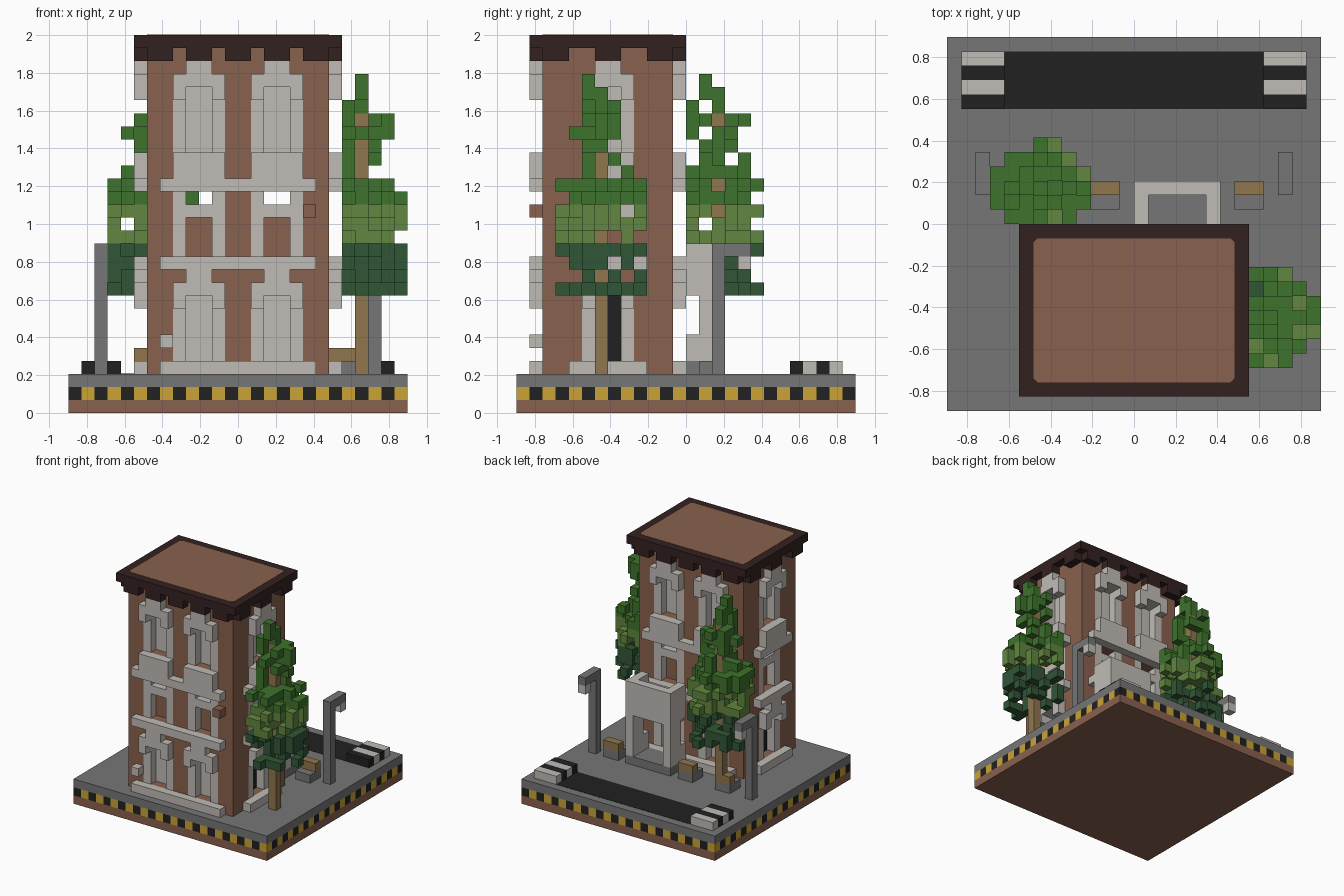
import bpy, bmesh, random

if "Cube" in bpy.data.objects:
    bpy.data.objects.remove(bpy.data.objects["Cube"])

V = 2 / 29          # edge of one block
HALF = 13           # blocks from the centre to the rim

COLOURS = {
    "brick": (.25, .12, .075), "stone": (.53, .50, .47), "pavement": (.18, .18, .18),
    "black": (.015, .015, .015), "yellow": (.59, .37, .035), "cornice": (.034, .015, .015),
    "wood": (.28, .18, .075), "leaf": (.047, .17, .025), "light_leaf": (.12, .24, .05),
    "dark_leaf": (.03, .093, .037),
}
NAMES = list(COLOURS)
MATS = []
for name, rgb in COLOURS.items():
    m = bpy.data.materials.new(name)
    m.use_nodes = True
    m.diffuse_color = (*rgb, 1)
    shader = next(n for n in m.node_tree.nodes if n.type == "BSDF_PRINCIPLED")
    shader.inputs["Base Color"].default_value = (*rgb, 1)
    shader.inputs["Roughness"].default_value = .9
    MATS.append(m)


def box(cells, x, y, z, colour):
    """Fill a block range; a colour of None carves it away."""
    for i in range(*x):
        for j in range(*y):
            for k in range(*z):
                if colour:
                    cells[i, j, k] = colour
                else:
                    cells.pop((i, j, k), None)


def link(name, bm):
    mesh = bpy.data.meshes.new(name)
    bm.to_mesh(mesh)
    bm.free()
    ob = bpy.data.objects.new(name, mesh)
    bpy.context.collection.objects.link(ob)
    for m in MATS:
        mesh.materials.append(m)
    return ob


def build(name, cells):
    """Make a mesh of the exposed block faces."""
    bm = bmesh.new()
    verts = {}

    def vert(p):
        if p not in verts:
            verts[p] = bm.verts.new(((p[0] - HALF) * V, (p[1] - HALF) * V, p[2] * V))
        return verts[p]

    for cell, colour in cells.items():
        for axis in range(3):
            for side in (0, 1):
                near = list(cell)
                near[axis] += 2 * side - 1
                if tuple(near) in cells:
                    continue
                ring = []
                for a, b in ((0, 0), (1, 0), (1, 1), (0, 1)):
                    p = list(cell)
                    p[axis] += side
                    p[(axis + 1) % 3] += a
                    p[(axis + 2) % 3] += b
                    ring.append(vert(tuple(p)))
                face = bm.faces.new(ring if side else ring[::-1])
                face.material_index = NAMES.index(colour)
    return link(name, bm)


# Plinth with a hazard-striped middle course
base = {}
full = (0, 2 * HALF)
box(base, full, full, (0, 1), "brick")
box(base, full, full, (2, 3), "pavement")
for i in range(*full):
    for j in range(*full):
        base[i, j, 1] = "yellow" if (i + j) % 2 else "black"
build("base", base)

# Tower walls
tower = {}
box(tower, (6, 20), (2, 12), (3, 28), "brick")


def wall(side):
    """Painter for one wall: u along it, d inward from its face."""
    def paint(u, d, z, colour):
        if side in ("front", "back"):
            y = (2 + d[0], 2 + d[1]) if side == "front" else (12 - d[1], 12 - d[0])
            box(tower, u, y, z, colour)
        else:
            x = (6 + d[0], 6 + d[1]) if side == "right" else (20 - d[1], 20 - d[0])
            box(tower, x, u, z, colour)
    return paint


OUT, FLUSH, DEEP = (-1, 0), (0, 1), (1, 2)


def tall_window(paint, u, floor, pane):
    inner = (u + 1, u + 3)
    paint((u, u + 4), FLUSH, (floor, floor + 6), "stone")
    paint(inner, FLUSH, (floor, floor + 5), None)
    paint(inner, DEEP, (floor, floor + 5), pane)
    # stepped hood with two ears
    paint(inner, OUT, (floor + 6, floor + 7), "stone")
    paint((u, u + 4), OUT, (floor + 5, floor + 6), "stone")
    for ear in (u, u + 3):
        paint((ear, ear + 1), OUT, (floor + 4, floor + 5), "stone")


def middle_window(paint, u):
    paint((u, u + 4), FLUSH, (12, 17), "stone")
    paint((u + 1, u + 3), FLUSH, (12, 15), None)
    paint((u + 1, u + 3), FLUSH, (16, 17), None)


def facade(side, starts, ends, pane):
    paint = wall(side)
    for u in starts:
        tall_window(paint, u, 4, pane)
        tall_window(paint, u, 20, "stone")
        middle_window(paint, u)
        paint((u, u + 4), OUT, (18, 20), "stone")
    for k in (3, 11, 17):
        paint(ends, OUT, (k, k + 1), "stone")


for side in ("front", "back"):
    facade(side, (8, 14), (7, 19), "stone")
for side in ("left", "right"):
    facade(side, (5,), (4, 10), "black")
# transom openings that run through the tower
for u in (9, 15):
    box(tower, (u, u + 2), (2, 12), (16, 17), None)
# small wall fittings
box(tower, (7, 8), (1, 2), (5, 6), "stone")
box(tower, (18, 19), (1, 2), (15, 16), "brick")
build("tower", tower)

# Cornice with brackets
cornice = {}
box(cornice, (5, 21), (1, 13), (28, 29), "cornice")
for x in ((6, 8), (9, 11), (12, 14), (15, 17), (18, 20)):
    for j in (1, 12):
        box(cornice, x, (j, j + 1), (27, 28), "cornice")
for y in ((2, 4), (6, 8), (10, 12)):
    for i in (5, 20):
        box(cornice, (i, i + 1), y, (27, 28), "cornice")
build("cornice", cornice)


def plate(name, x, y, z, cut, colour):
    """Thin slab with clipped corners."""
    (a, b), (c, d) = [[(n - HALF) * V for n in r] for r in (x, y)]
    pts = [(a + cut, c), (b - cut, c), (b, c + cut), (b, d - cut),
           (b - cut, d), (a + cut, d), (a, d - cut), (a, c + cut)]
    if not cut:
        pts = [(a, c), (b, c), (b, d), (a, d)]
    bm = bmesh.new()
    face = bm.faces.new([bm.verts.new((px, py, z)) for px, py in pts])
    top = bmesh.ops.extrude_face_region(bm, geom=[face])["geom"]
    bmesh.ops.translate(bm, vec=(0, 0, .003), verts=[g for g in top if isinstance(g, bmesh.types.BMVert)])
    bmesh.ops.recalc_face_normals(bm, faces=bm.faces)
    for f in bm.faces:
        f.material_index = NAMES.index(colour)
    link(name, bm)


plate("roof_deck", (6, 20), (2, 12), 29 * V - .001, .02, "brick")
plate("road", (4, 22), (21, 25), 3 * V - .001, 0, "black")

# Striped kerbs at both road ends
for name, x in (("right_kerb", (1, 4)), ("left_kerb", (22, 25))):
    kerb = {}
    for j in range(21, 25):
        box(kerb, x, (j, j + 1), (3, 4), "black" if j % 2 else "stone")
    build(name, kerb)

# Rear porch: walled balcony on posts over a step
porch = {}
box(porch, (13, 19), (13, 16), (3, 4), "pavement")
box(porch, (13, 19), (13, 16), (9, 13), "stone")
box(porch, (14, 18), (13, 15), (9, 13), None)
for i in (13, 18):
    box(porch, (i, i + 1), (14, 16), (4, 9), "stone")
    box(porch, (i, i + 1), (13, 14), (4, 6), "stone")
build("porch", porch)

# Street lamps
for name, i in (("right_lamp", 2), ("left_lamp", 23)):
    lamp = {}
    box(lamp, (i, i + 1), (15, 16), (3, 13), "pavement")
    box(lamp, (i, i + 1), (15, 18), (12, 13), "pavement")
    box(lamp, (i, i + 1), (17, 18), (11, 12), "stone")
    build(name, lamp)

# Benches
for name, i in (("right_bench", 5), ("middle_bench", 10), ("left_bench", 20)):
    bench = {}
    box(bench, (i, i + 2), (14, 16), (3, 4), "pavement")
    box(bench, (i, i + 2), (15, 16), (4, 5), "wood")
    build(name, bench)


# Trees: a trunk with a slim top and a wide, loose skirt of leaves
def tree(name, ti, tj, seed):
    rng = random.Random(seed)
    cells = {}
    box(cells, (ti, ti + 1), (tj, tj + 1), (3, 24), "wood")
    for k in range(9, 24):
        if k > 17:
            reach, chance = 2, .36
        elif k > 12:
            reach, chance = 4, .5
        else:
            reach, chance = 4, .28
        colour = "leaf" if k > 15 else "light_leaf" if k > 12 else "dark_leaf"
        for a in range(-3, 4):
            for b in range(-3, 4):
                i, j = ti + a, tj + b
                inside = i < 20 and j < 13
                if (a or b) and abs(a) + abs(b) <= reach and not inside and rng.random() < chance:
                    if not (4 < i < 21 and 0 < j < 13) and i < 26:
                        cells[i, j, k] = colour
    box(cells, (ti, ti + 1), (tj - 1, tj), (24, 26), "leaf")
    cells[ti, tj, 24] = "leaf"
    cells[ti, tj, 23] = "leaf"
    build(name, cells)


tree("left_tree", 22, 6, 4)
tree("right_tree", 6, 15, 9)
